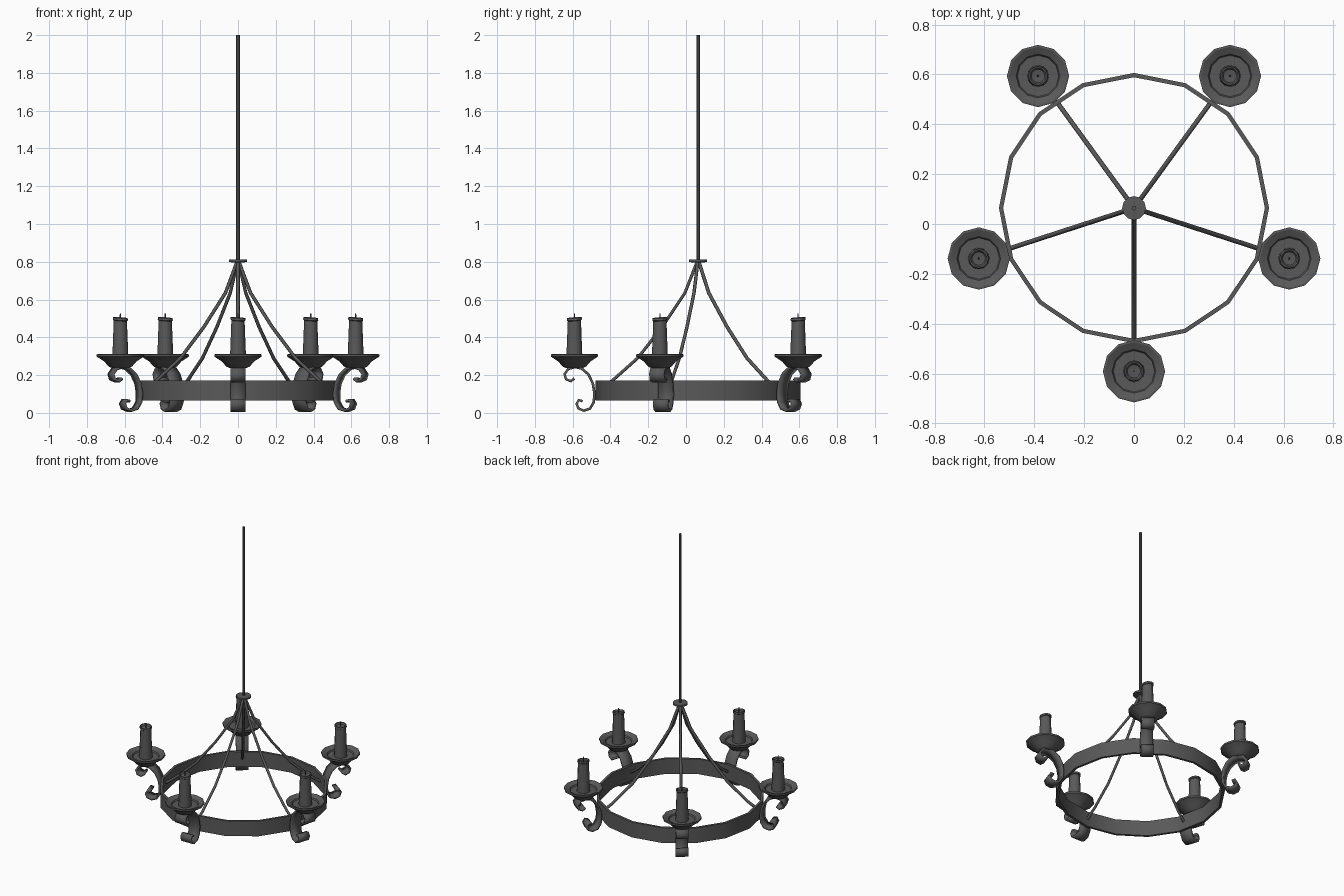
import bpy, bmesh, math
from mathutils import Matrix, Vector

cube = bpy.data.objects.get("Cube")
if cube:
    bpy.data.objects.remove(cube, do_unlink=True)

CENTRE = Vector((0, 0.064, 0))
ARMS = [math.radians(-90 + 72 * i) for i in range(5)]
CANDLE_R = 0.655

iron = bpy.data.materials.new("dark iron")
iron.use_nodes = True
iron.diffuse_color = (0.1, 0.1, 0.1, 1)
iron.node_tree.nodes["Principled BSDF"].inputs["Base Color"].default_value = (0.1, 0.1, 0.1, 1)


def finish(name, bm, matrix, angle=30):
    bmesh.ops.recalc_face_normals(bm, faces=bm.faces)
    me = bpy.data.meshes.new(name)
    bm.to_mesh(me)
    bm.free()
    me.materials.append(iron)
    ob = bpy.data.objects.new(name, me)
    bpy.context.collection.objects.link(ob)
    ob.matrix_world = matrix
    bpy.ops.object.select_all(action='DESELECT')
    ob.select_set(True)
    bpy.context.view_layer.objects.active = ob
    bpy.ops.object.shade_smooth_by_angle(angle=math.radians(angle))
    return ob


def lathe(name, profile, sides, matrix, closed=False, tilt=0.0):
    """Spin (radius, height) points about z; tilt slants the upper points."""
    bm = bmesh.new()
    rings = []
    for r, z in profile:
        ring = []
        for i in range(sides):
            a = math.tau * i / sides
            x, y = r * math.cos(a), r * math.sin(a)
            slant = tilt * (y - x) if z > 0.45 else 0
            ring.append(bm.verts.new((x, y, z + slant)))
        rings.append(ring)
    pairs = list(zip(rings, rings[1:]))
    if closed:
        pairs.append((rings[-1], rings[0]))
    else:
        bm.faces.new(rings[0])
        bm.faces.new(rings[-1])
    for a, b in pairs:
        for i in range(sides):
            j = (i + 1) % sides
            bm.faces.new((a[i], a[j], b[j], b[i]))
    return finish(name, bm, matrix)


def rod(name, points, radius, matrix):
    """Round bar following a path."""
    cu = bpy.data.curves.new(name, 'CURVE')
    cu.dimensions = '3D'
    cu.bevel_depth = radius
    cu.bevel_resolution = 1
    cu.use_fill_caps = True
    sp = cu.splines.new('POLY')
    sp.points.add(len(points) - 1)
    for p, (r, z) in zip(sp.points, points):
        p.co = (r, 0, z, 1)
    cu.materials.append(iron)
    ob = bpy.data.objects.new(name, cu)
    bpy.context.collection.objects.link(ob)
    ob.matrix_world = matrix


def scroll(name, path, half_width, thickness, matrix):
    """Flat bar bent along a path in the x-z plane."""
    bm = bmesh.new()
    rows = [[bm.verts.new((r, s * half_width, z)) for s in (-1, 1)] for r, z in path]
    for a, b in zip(rows, rows[1:]):
        bm.faces.new((a[0], a[1], b[1], b[0]))
    ob = finish(name, bm, matrix, 40)
    mod = ob.modifiers.new("thickness", 'SOLIDIFY')
    mod.thickness = thickness
    mod.offset = 0


middle = Matrix.Translation(CENTRE)

# Hanging rod and its collar
lathe("hanging_rod", [(0.0095, 0.79), (0.0095, 2.0)], 8, middle)
lathe("collar", [(0.02, 0.795), (0.048, 0.799), (0.048, 0.811), (0.02, 0.813)], 12, middle)

# Sixteen-sided hoop
lathe("hoop", [(0.542, 0.065), (0.542, 0.172), (0.525, 0.172), (0.525, 0.065)],
      16, middle, closed=True)

SUPPORT = [(0.005, 0.80), (0.07, 0.635), (0.19, 0.455), (0.32, 0.29), (0.455, 0.17), (0.528, 0.12)]
SCROLL = [(0.612, 0.062), (0.632, 0.068), (0.643, 0.048), (0.633, 0.023), (0.605, 0.012),
          (0.572, 0.023), (0.552, 0.058), (0.549, 0.105), (0.557, 0.155), (0.58, 0.203),
          (0.615, 0.234), (0.652, 0.243), (0.688, 0.232), (0.707, 0.205), (0.699, 0.178),
          (0.674, 0.168), (0.655, 0.182)]
PAN = [(0.045, 0.238), (0.062, 0.245), (0.085, 0.272), (0.125, 0.298), (0.125, 0.310),
       (0.117, 0.311), (0.088, 0.297), (0.083, 0.288), (0.03, 0.286)]
CANDLE = [(0.043, 0.285), (0.041, 0.33), (0.036, 0.46), (0.035, 0.488), (0.040, 0.492),
          (0.039, 0.504), (0.033, 0.504), (0.027, 0.494), (0.008, 0.492)]

# Five arms, each with a support bar, scroll, pan and candle
for n, ang in enumerate(ARMS, 1):
    spin = middle @ Matrix.Rotation(ang, 4, 'Z')
    rod(f"support_bar_{n}", SUPPORT, 0.0095, spin)
    scroll(f"scroll_bracket_{n}", SCROLL, 0.041, 0.014, spin)
    seat = Matrix.Translation(CENTRE + Vector((math.cos(ang), math.sin(ang), 0)) * CANDLE_R)
    lathe(f"drip_pan_{n}", PAN, 12, seat)
    lathe(f"candle_{n}", CANDLE, 12, seat, tilt=0.07)
    lathe(f"wick_{n}", [(0.004, 0.488), (0.003, 0.525)], 6, seat)
